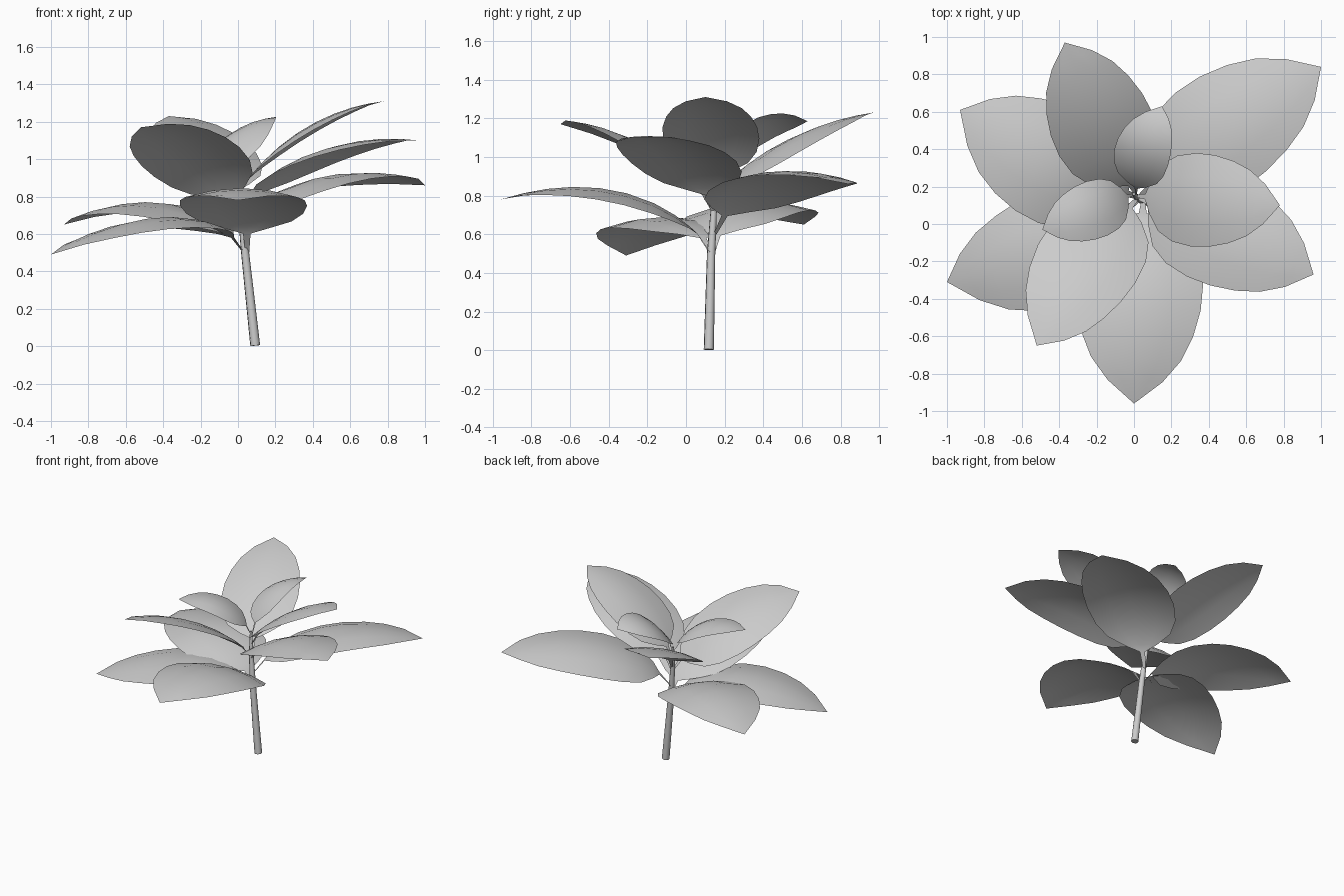
import bpy, bmesh, math
from mathutils import Vector

cube = bpy.data.objects.get("Cube")
if cube:
    bpy.data.objects.remove(cube, do_unlink=True)

grey = bpy.data.materials.new("plain_grey")
grey.use_nodes = True
grey.diffuse_color = (0.6, 0.6, 0.6, 1)
grey.node_tree.nodes["Principled BSDF"].inputs["Base Color"].default_value = (0.6, 0.6, 0.6, 1)

# Leaf outline: share of length, share of half width
OUTLINE = [(0, 0.03), (0.065, 0.06), (0.1, 0.36), (0.17, 0.72), (0.27, 0.92), (0.4, 1),
           (0.53, 0.98), (0.66, 0.88), (0.78, 0.71), (0.89, 0.43), (1, 0)]
ACROSS = [-1, -0.5, 0, 0.5, 1]


def leaf(name, base, tip, half, arch, bend=0.0, roll=0.0):
    """Arched blade on a narrow stalk, its edges drooping below the midrib."""
    base, tip = Vector(base), Vector(tip)
    along = tip - base
    side = Vector((-along.y, along.x, 0)).normalized()
    bm = bmesh.new()
    rows = []
    for u, w in OUTLINE:
        v = u ** 0.78
        mid = base + along * u + side * (bend * 4 * u * (1 - u))
        mid.z += arch * 4 * v * (1 - v)
        if w == 0:
            rows.append([bm.verts.new(mid)] * len(ACROSS))
            continue
        row = []
        for s in ACROSS:
            p = mid + side * (s * w * half)
            p.z += half * (roll * s * w - 0.18 * (s * w) ** 2)
            row.append(bm.verts.new(p))
        rows.append(row)
    for a, b in zip(rows, rows[1:]):
        for i in range(len(ACROSS) - 1):
            quad = [a[i], b[i], b[i + 1], a[i + 1]]
            bm.faces.new(list(dict.fromkeys(quad)))
    bmesh.ops.recalc_face_normals(bm, faces=bm.faces)
    if sum(f.normal.z for f in bm.faces) < 0:
        bmesh.ops.reverse_faces(bm, faces=bm.faces)
    for f in bm.faces:
        f.smooth = True
    mesh = bpy.data.meshes.new(name)
    bm.to_mesh(mesh)
    bm.free()
    mesh.materials.append(grey)
    bpy.context.collection.objects.link(bpy.data.objects.new(name, mesh))


# Lower leaves
leaf("lower_front_leaf", (0.05, 0.13, 0.5), (0, -0.96, 0.78), 0.34, 0.2)
leaf("lower_right_front_leaf", (0.03, 0.13, 0.5), (-1, -0.31, 0.49), 0.315, 0.195, 0.06)
leaf("lower_right_back_leaf", (0.03, 0.14, 0.5), (-0.93, 0.61, 0.65), 0.32, 0.2, 0.04, -0.03)
# Middle leaves
leaf("middle_left_back_leaf", (0.03, 0.15, 0.6), (1, 0.84, 0.86), 0.315, 0.19, 0.025, -0.1)
leaf("middle_left_front_leaf", (0.02, 0.14, 0.71), (0.96, -0.27, 1.1), 0.295, 0.16, 0.015, 0.02)
leaf("middle_front_leaf", (0.02, 0.14, 0.71), (-0.52, -0.65, 1.17), 0.275, 0.14, -0.03, 0.29)
leaf("middle_back_leaf", (0.01, 0.16, 0.75), (-0.37, 0.97, 1.23), 0.275, 0.115, 0.01, -0.09)
# Upper leaves
leaf("upper_left_leaf", (0.01, 0.15, 0.81), (0.78, 0.1, 1.31), 0.25, 0.13)
leaf("small_back_leaf", (0.01, 0.16, 0.89), (0.15, 0.63, 1.185), 0.15, 0.14, 0.03, -0.35)
leaf("small_right_leaf", (0, 0.16, 0.88), (-0.49, -0.03, 1.1), 0.155, 0.13)

# Tapered stem
curve = bpy.data.curves.new("stem", "CURVE")
curve.dimensions = "3D"
curve.bevel_depth = 1
curve.bevel_resolution = 2
curve.use_fill_caps = True
path = [(0.092, 0.118, 0.003, 0.027), (0.038, 0.13, 0.5, 0.022),
        (0.012, 0.145, 0.75, 0.016), (0, 0.16, 0.91, 0.008)]
spline = curve.splines.new("POLY")
spline.points.add(len(path) - 1)
for point, (x, y, z, r) in zip(spline.points, path):
    point.co = (x, y, z, 1)
    point.radius = r
spline.use_smooth = True
curve.materials.append(grey)
bpy.context.collection.objects.link(bpy.data.objects.new("stem", curve))
